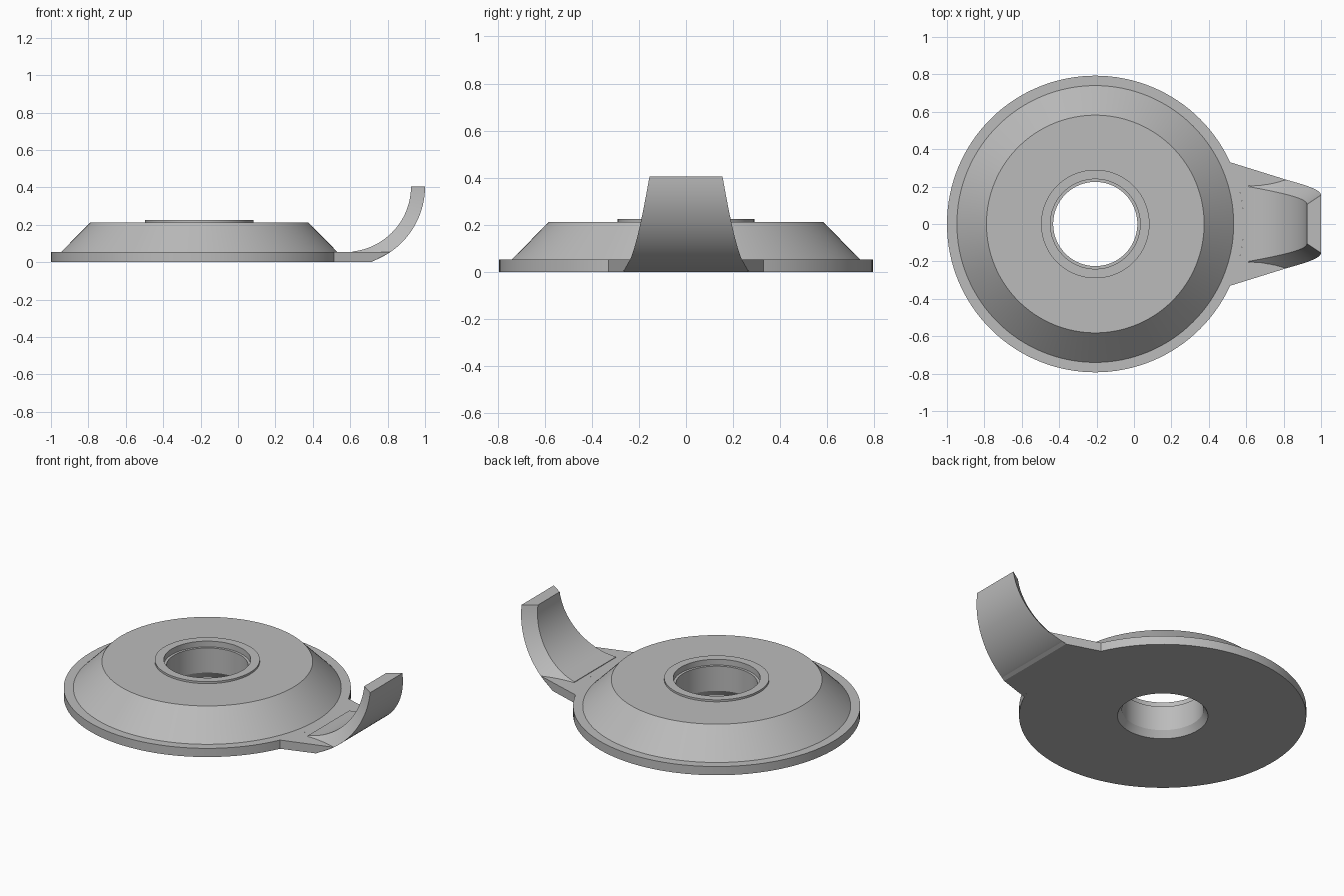
import bpy, bmesh, math

cube = bpy.data.objects.get("Cube")
if cube:
    bpy.data.objects.remove(cube, do_unlink=True)

grey = bpy.data.materials.new("plain grey")
grey.use_nodes = True
colour = (0.5, 0.5, 0.5, 1)
grey.diffuse_color = colour
grey.node_tree.nodes["Principled BSDF"].inputs["Base Color"].default_value = colour

CX = -0.207      # disc axis
RIM = 0.793      # disc radius
RIM_H = 0.053    # rim and tab thickness


def make_object(name, bm):
    bmesh.ops.recalc_face_normals(bm, faces=bm.faces)
    mesh = bpy.data.meshes.new(name)
    bm.to_mesh(mesh)
    bm.free()
    mesh.materials.append(grey)
    ob = bpy.data.objects.new(name, mesh)
    bpy.context.collection.objects.link(ob)
    bpy.ops.object.select_all(action="DESELECT")
    ob.select_set(True)
    bpy.context.view_layer.objects.active = ob
    bpy.ops.object.shade_smooth_by_angle(angle=math.radians(25))
    return ob


def loft(bm, sections, closed):
    """Bridge matching loops of points; cap the ends unless closed."""
    rings = [[bm.verts.new(p) for p in s] for s in sections]
    n = len(rings[0])
    count = len(rings) if closed else len(rings) - 1
    for i in range(count):
        a, b = rings[i], rings[(i + 1) % len(rings)]
        for j in range(n):
            k = (j + 1) % n
            bm.faces.new((a[j], a[k], b[k], b[j]))
    if not closed:
        bm.faces.new(rings[0])
        bm.faces.new(rings[-1])


# Flanged disc with a stepped bore, revolved from one closed profile
profile = [(0.25, 0), (RIM, 0), (RIM, RIM_H), (0.74, RIM_H), (0.582, 0.213),
           (0.29, 0.213), (0.29, 0.225), (0.24, 0.225), (0.24, 0.19),
           (0.225, 0.19), (0.225, 0.04)]
bm = bmesh.new()
STEPS = 128
loft(bm, [[(CX + r * math.cos(t), r * math.sin(t), z) for r, z in profile]
          for t in (2 * math.pi * i / STEPS for i in range(STEPS))], True)
make_object("flanged_disc", bm)

# Flat tapering tab, its inner edge following the rim
spread = math.asin(0.33 / RIM)
arc = [(CX + RIM * math.cos(t), RIM * math.sin(t))
       for t in (spread * (i / 8 - 1) for i in range(17))]
bm = bmesh.new()
loft(bm, [[(x, y, z) for x, y in arc + [(end, w), (end, -w)]]
          for z, end, w in ((0, 0.713, 0.266), (RIM_H, 0.813, 0.237))], False)
make_object("tab", bm)

# Upturned finger grip: a curved strip, narrower on its inner face
HX, HZ, INNER, OUTER = 0.575, 0.405, 0.35, 0.425
sections = []
for i in range(25):
    a = math.radians(6 + 84 * i / 24)
    t = max(0, (math.degrees(a) - 20) / 70)
    wo = 0.265 - 0.11 * t ** 0.85
    wi = 0.2 - 0.095 * i / 24
    xi, zi = HX + INNER * math.sin(a), HZ - INNER * math.cos(a)
    xo, zo = HX + OUTER * math.sin(a), max(0.002, HZ - OUTER * math.cos(a))
    sections.append([(xi, -wi, zi), (xi, wi, zi), (xo, wo, zo), (xo, -wo, zo)])
bm = bmesh.new()
loft(bm, sections, False)
make_object("finger_grip", bm)
